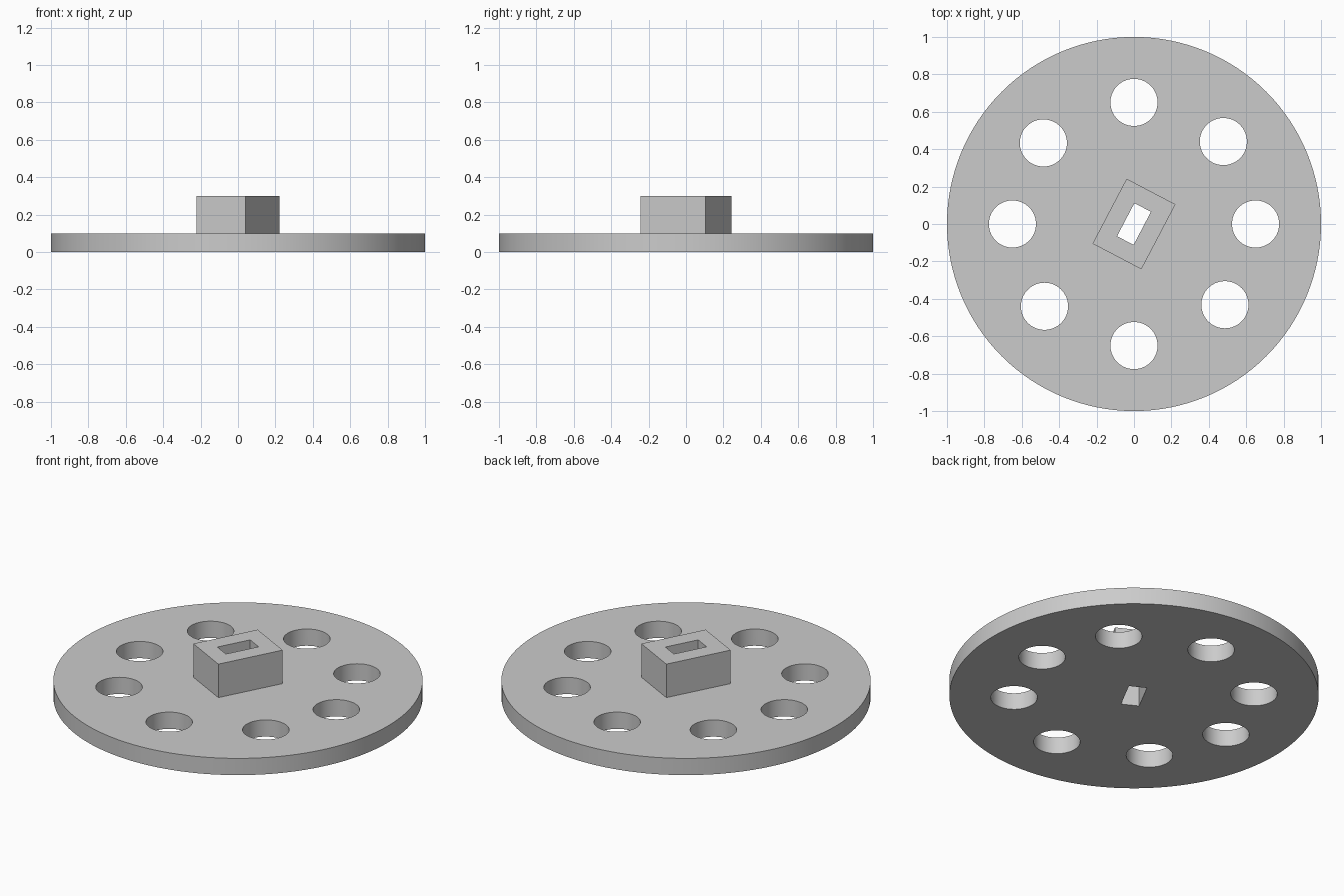
import bpy
from math import radians, cos, sin

default_cube = bpy.data.objects.get("Cube")
if default_cube:
    bpy.data.objects.remove(default_cube, do_unlink=True)

# Single grey material
grey = bpy.data.materials.new("plain_grey")
grey.use_nodes = True
colour = (0.6, 0.6, 0.6, 1)
grey.diffuse_color = colour
grey.node_tree.nodes["Principled BSDF"].inputs["Base Color"].default_value = colour

PLATE_TOP, HUB_TOP = 0.1, 0.3
HUB_TURN = radians(62.3)


def finish(name):
    obj = bpy.context.object
    obj.name = name
    obj.data.materials.append(grey)
    return obj


def cylinder(name, radius, x, y, bottom, top, sides):
    bpy.ops.mesh.primitive_cylinder_add(
        vertices=sides, radius=radius, depth=top - bottom,
        location=(x, y, (bottom + top) / 2))
    return finish(name)


def turned_box(name, length, width, bottom, top):
    bpy.ops.mesh.primitive_cube_add(
        size=1, location=(0, 0, (bottom + top) / 2), rotation=(0, 0, HUB_TURN))
    obj = finish(name)
    obj.scale = (length, width, top - bottom)
    return obj


def combine(target, tool, operation):
    """Apply a boolean and remove the helper."""
    mod = target.modifiers.new(operation.title(), "BOOLEAN")
    mod.operation = operation
    mod.solver = "EXACT"
    mod.object = tool
    tool.hide_render = True
    bpy.context.view_layer.objects.active = target
    bpy.ops.object.modifier_apply(modifier=mod.name)
    bpy.data.objects.remove(tool, do_unlink=True)


# Round plate with the block hub growing out of it
plate = cylinder("wheel_plate_with_hub", 1, 0, 0, 0, PLATE_TOP, 128)
combine(plate, turned_box("hub", 0.392, 0.295, 0.05, HUB_TOP), "UNION")

# Rectangular slot right through the hub
combine(plate, turned_box("slot_cutter", 0.2, 0.1, -0.1, 0.5), "DIFFERENCE")

# Ring of eight round holes, the diagonal ones slightly off the even spacing
for degrees in (0, 42.7, 90, 138.2, 180, 222.6, 270, 318.4):
    a = radians(degrees)
    hole = cylinder("hole_cutter", 0.126, 0.65 * cos(a), 0.65 * sin(a),
                    -0.1, 0.2, 64)
    combine(plate, hole, "DIFFERENCE")

# Round walls smooth, edges sharp
bpy.ops.object.select_all(action="DESELECT")
plate.select_set(True)
bpy.context.view_layer.objects.active = plate
bpy.ops.object.shade_smooth_by_angle(angle=radians(30))
